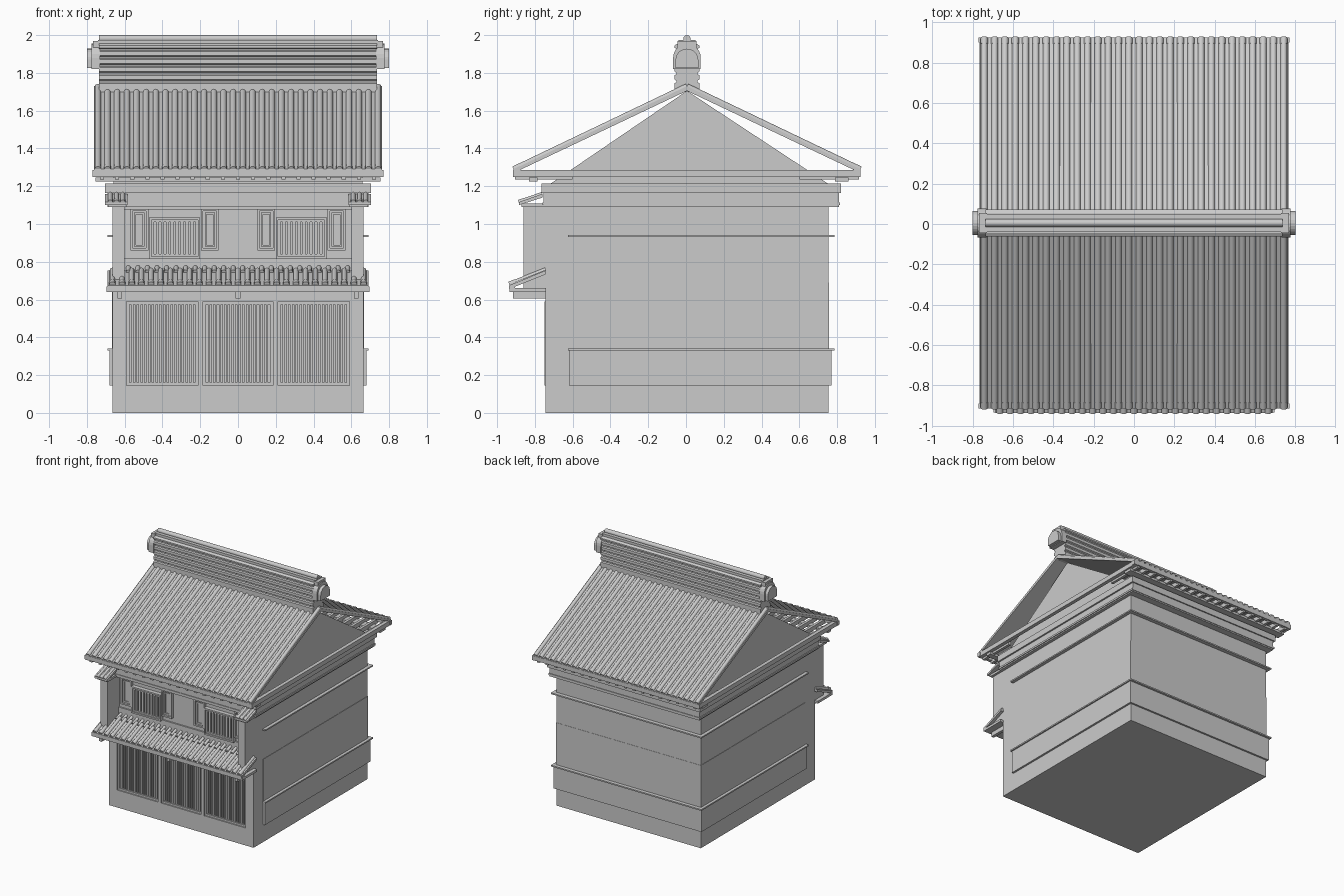
import bpy, bmesh, math
from mathutils import Vector as V

if "Cube" in bpy.data.objects:
    bpy.data.objects.remove(bpy.data.objects["Cube"])

YC = 0.005  # ridge line


def finish(name, bm, smooth=False):
    bmesh.ops.recalc_face_normals(bm, faces=bm.faces)
    me = bpy.data.meshes.new(name)
    bm.to_mesh(me)
    bm.free()
    ob = bpy.data.objects.new(name, me)
    bpy.context.collection.objects.link(ob)
    if smooth:
        bpy.context.view_layer.objects.active = ob
        ob.select_set(True)
        bpy.ops.object.shade_smooth_by_angle(angle=math.radians(40))
        ob.select_set(False)
    return ob


def sweep(bm, pts, vec):
    """Extrude a closed 3D outline along vec."""
    a = [bm.verts.new(p) for p in pts]
    b = [bm.verts.new(V(p) + V(vec)) for p in pts]
    n = len(a)
    bm.faces.new(a)
    bm.faces.new(b[::-1])
    for i in range(n):
        bm.faces.new((a[i], b[i], b[(i + 1) % n], a[(i + 1) % n]))


def boxes(name, items, mirror=False):
    """Boxes given as (x0, x1, y0, y1, z0, z1), optionally copied to -x."""
    bm = bmesh.new()
    if mirror:
        items = list(items) + [(-b[1], -b[0], *b[2:]) for b in items]
    for x0, x1, y0, y1, z0, z1 in items:
        sweep(bm, [(x0, y0, z0), (x1, y0, z0), (x1, y1, z0), (x0, y1, z0)], (0, 0, z1 - z0))
    return finish(name, bm)


def prism(name, spans, yz):
    """Side profile (y, z) extruded along x over each span."""
    bm = bmesh.new()
    for x0, x1 in spans:
        sweep(bm, [(x0, y, z) for y, z in yz], (x1 - x0, 0, 0))
    return finish(name, bm)


def ribs(name, xs, lo, hi, r, cap):
    """Half-round tile rows running from eave lo to top hi, with round end caps."""
    bm = bmesh.new()
    p, q = V((0, *lo)), V((0, *hi))
    d = (q - p).normalized()
    n = V((0, -d.z, d.y))
    if n.z < 0:
        n = -n
    for x in xs:
        o = p + V((x, 0, 0))
        half = [o + V((r * math.cos(t), 0, 0)) + n * r * math.sin(t)
                for t in [math.pi * k / 6 for k in range(7)]]
        sweep(bm, half, q - p)
        ring = [o - d * 0.008 + V((cap * math.cos(t), 0, 0)) + n * cap * math.sin(t)
                for t in [math.tau * k / 10 for k in range(10)]]
        sweep(bm, ring, d * 0.035)
    return finish(name, bm, True)


def spread(a, b, n):
    return [a + (b - a) * i / (n - 1) for i in range(n)]


def frame(x0, x1, z0, z1, w, y0, y1):
    return [(x0, x1, y0, y1, z0, z0 + w), (x0, x1, y0, y1, z1 - w, z1),
            (x0, x0 + w, y0, y1, z0 + w, z1 - w), (x1 - w, x1, y0, y1, z0 + w, z1 - w)]


# --- ground floor ---
boxes("lower_body", [(-.665, .665, -.69, .755, 0, .69)])
boxes("lower_front_wall", [(-.665, .665, -.745, -.69, 0, .145), (-.665, .665, -.745, -.69, .59, .69),
                           (-.665, -.59, -.745, -.69, .145, .59), (.59, .665, -.745, -.69, .145, .59)])
boxes("window_posts", [(x - .014, x + .014, -.748, -.69, .145, .59) for x in (-.198, .198)])
bays = [(-.59, -.212), (-.184, .184), (.212, .59)]
boxes("lower_window_frames", [f for a, b in bays for f in frame(a, b, .145, .59, .015, -.735, -.69)])
boxes("lower_lattice", [(x - .0055, x + .0055, -.728, -.708, .16, .575)
                        for a, b in bays for x in spread(a + .03, b - .03, 17)])

# --- side and back cladding ---
boxes("base_panels", [(-.681, .681, -.62, .77, .145, .335)])
boxes("middle_panels", [(-.668, .668, -.62, .757, .335, .69)])
boxes("wall_strips", [(-.692, .692, -.625, .787, z, z + .011) for z in (.33, .932)])

# --- upper floor ---
boxes("upper_body", [(-.665, .665, -.70, .755, .69, 1.09)])
boxes("upper_wall_base", [(-.6, .6, -.745, -.70, .69, .745), (-.6, .6, -.712, -.70, .745, .82),
                          (-.6, .6, -.715, -.70, 1.075, 1.09)])
boxes("cornice", [(-.69, .69, -.755, .81, 1.09, 1.165), (-.703, .703, -.765, .82, 1.165, 1.215),
                  (-.697, .697, -.76, .815, 1.10, 1.115)])
shutters, lattice = [], []
for a, b in ((.102, .196), (.475, .57)):
    shutters.append((a, b, -.712, -.70, .86, 1.08))
    shutters += frame(a, b, .86, 1.08, .012, -.728, -.70)
    shutters += frame(a + .02, b - .02, .88, 1.06, .01, -.72, -.70)
lattice += frame(.2, .47, .815, 1.035, .013, -.735, -.70)
lattice += frame(.213, .457, .828, 1.022, .012, -.725, -.70)
lattice += [(x - .008, x + .008, -.722, -.70, .84, 1.012) for x in spread(.243, .427, 8)]
boxes("shutters", shutters, True)
boxes("upper_lattice_windows", lattice, True)

# --- wing walls with little roofs ---
boxes("wing_walls", [(.6, .665, -.86, -.70, .66, 1.1)], True)
boxes("wing_plates", [(.59, .685, -.872, -.74, 1.09, 1.108)], True)
prism("wing_roofs", [(.585, .703), (-.703, -.585)],
      [(-.885, 1.10), (-.885, 1.116), (-.76, 1.16), (-.76, 1.14)])
ribs("wing_roof_tiles", [s * x for s in (-1, 1) for x in (.61, .643, .676)],
     (-.878, 1.117), (-.76, 1.158), .012, .014)

# --- lower canopy ---
boxes("canopy_brackets", [(x - .012, x + .012, -.915, -.745, .605, .65) for x in (-.625, 0, .625)])
boxes("canopy_beam", [(-.695, .695, -.915, -.74, .64, .66), (-.695, .695, -.935, -.905, .64, .67)])
prism("canopy_roof", [(-.69, .69)],
      [(-.937, .655), (-.937, .675), (-.74, .755), (-.74, .735)])
ribs("canopy_tiles", spread(-.665, .665, 27), (-.928, .682), (-.742, .756), .014, .017)
ribs("canopy_upper_tiles", spread(-.58, .58, 24), (-.76, .748), (-.70, .772), .013, .013)

# --- attic and eaves ---
prism("attic", [(-.66, .66)], [(-.715, 1.215), (.75, 1.215), (YC, 1.705)])
rafters = []
for x in spread(-.72, .72, 19):
    rafters += [(x - .011, x + .011, -.905, -.6, 1.235, 1.27), (x - .011, x + .011, .6, .915, 1.235, 1.27)]
boxes("rafters", rafters)
boxes("eave_boards", [(-.77, .77, -.915, -.89, 1.25, 1.285), (-.77, .77, .9, .925, 1.25, 1.285)])
boxes("gable_beams", [(.735, .765, -.915, .925, 1.248, 1.285)], True)
boxes("eave_purlins", [(-.755, .755, -.83, -.785, 1.225, 1.245), (-.755, .755, .79, .86, 1.225, 1.245)])

# --- main roof ---
for name, s in (("front", -1), ("back", 1)):
    prism(name + "_roof_slope", [(-.763, .763)],
          [(YC + s * y, z) for y, z in ((.918, 1.27), (.918, 1.29), (0, 1.73), (0, 1.705))])
    ribs(name + "_roof_tiles", spread(-.742, .742, 30),
         (YC + s * .91, 1.292), (YC, 1.727), .0165, .018)

# --- ridge ---
left = [(.066, 1.70)]
for i in range(5):
    z = 1.745 + i * .042
    left += [(.066, z), (.056, z + .006), (.056, z + .014), (.066, z + .02)]
left += [(.066, 1.945), (.05, 1.955)]
prism("ridge_wall", [(-.735, .735)],
      [(YC + y, z) for y, z in left] + [(YC - y, z) for y, z in reversed(left)])
boxes("ridge_cap_board", [(-.74, .74, YC - .045, YC + .045, 1.955, 1.975)])


def arch(w, z0, zs, h, n=12):
    """Arch profile: half width w, straight to zs, rounded to height h."""
    top = [(YC + w * math.cos(math.pi * k / n), zs + (h - zs) * math.sin(math.pi * k / n))
           for k in range(n + 1)]
    return [(YC + w, z0)] + top + [(YC - w, z0)]


bm = bmesh.new()
sweep(bm, [(-.735, YC + .019 * math.cos(t), 1.981 + .019 * math.sin(t))
           for t in [math.tau * k / 12 for k in range(12)]], (1.47, 0, 0))
finish("ridge_top_roll", bm, True)
prism("ridge_end_blocks", [(.73, .775), (-.775, -.73)], arch(.073, 1.82, 1.88, 1.955))
prism("ridge_end_faces", [(.77, .80), (-.80, -.77)], arch(.06, 1.825, 1.87, 1.928))
boxes("ridge_end_caps", [(.728, .768, YC - .05, YC + .05, 1.935, 1.968)], True)
